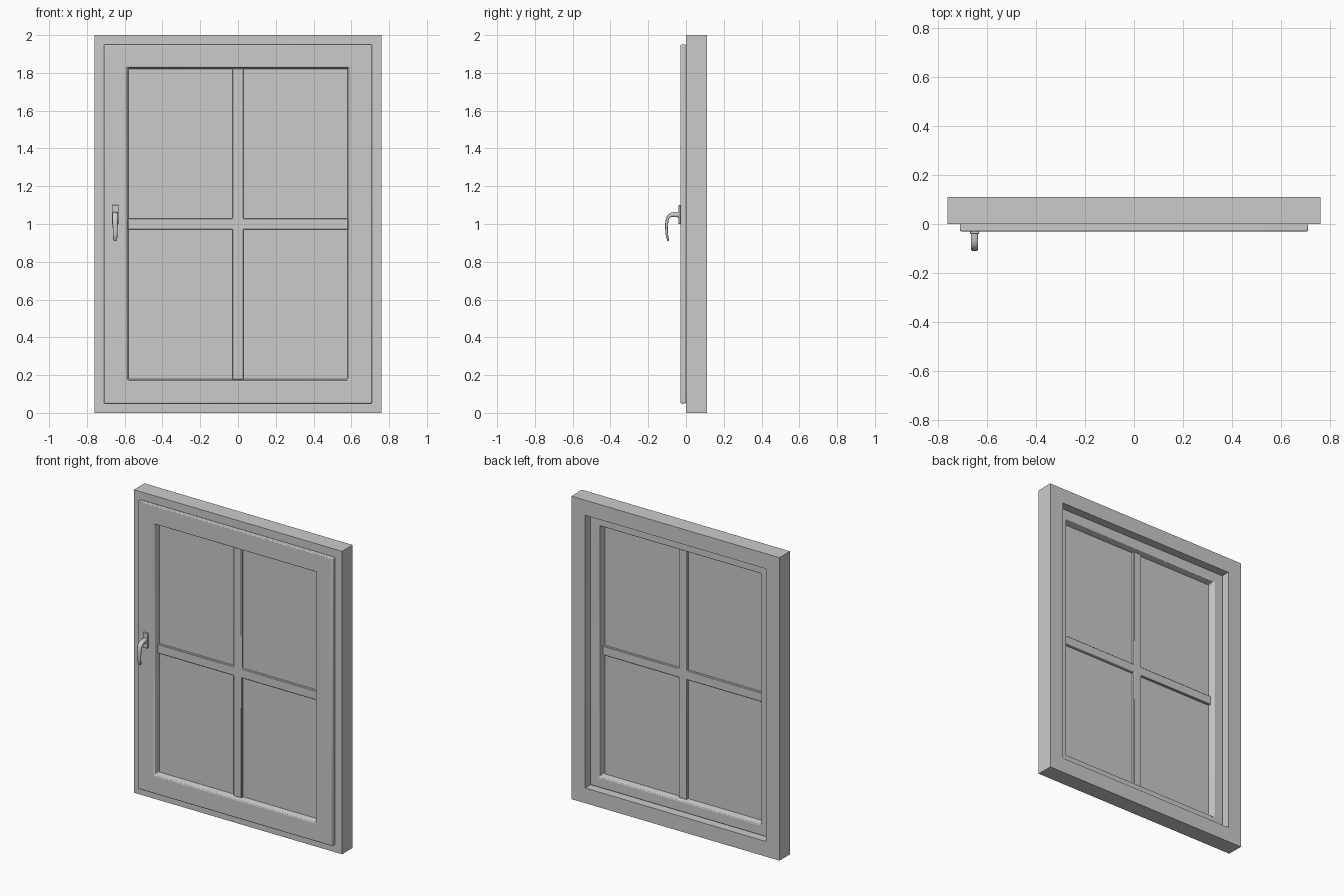
import bpy, bmesh, math
from mathutils import Vector

if "Cube" in bpy.data.objects:
    bpy.data.objects.remove(bpy.data.objects["Cube"])

CZ = 1.0        # window centre height
EXTRA = 0.24    # half height minus half width of every rectangle


def finish(bm, name, bevel=0.0, segments=2, smooth=30):
    bmesh.ops.recalc_face_normals(bm, faces=bm.faces)
    mesh = bpy.data.meshes.new(name)
    bm.to_mesh(mesh)
    bm.free()
    ob = bpy.data.objects.new(name, mesh)
    bpy.context.collection.objects.link(ob)
    if bevel:
        mod = ob.modifiers.new("soft_edges", "BEVEL")
        mod.width = bevel
        mod.segments = segments
        mod.limit_method = "ANGLE"
    bpy.ops.object.select_all(action="DESELECT")
    ob.select_set(True)
    bpy.context.view_layer.objects.active = ob
    bpy.ops.object.shade_smooth_by_angle(angle=math.radians(smooth))
    return ob


def bridge(bm, rings, closed):
    count = len(rings) if closed else len(rings) - 1
    for i in range(count):
        a, b = rings[i], rings[(i + 1) % len(rings)]
        for j in range(len(a)):
            k = (j + 1) % len(a)
            bm.faces.new((a[j], a[k], b[k], b[j]))


def mitred_frame(name, profile, bevel=0.0):
    """Carry a closed (half width, y) profile round a rectangle."""
    bm = bmesh.new()
    rings = []
    for sx, sz in ((-1, -1), (1, -1), (1, 1), (-1, 1)):
        rings.append([bm.verts.new((sx * w, y, CZ + sz * (w + EXTRA))) for w, y in profile])
    bridge(bm, rings, True)
    return finish(bm, name, bevel)


def box(name, centre, size, bevel=0.0):
    bm = bmesh.new()
    bmesh.ops.create_cube(bm, size=1)
    for v in bm.verts:
        v.co = Vector(centre) + Vector(c * s for c, s in zip(v.co, size))
    return finish(bm, name, bevel)


# Outer frame
mitred_frame("outer_frame", [(0.76, 0), (0.76, 0.11), (0.66, 0.11), (0.66, 0)])

# Sash with overlapping front lip and sloped glazing edges
mitred_frame("sash", [(0.71, -0.03), (0.71, 0), (0.658, 0), (0.658, 0.06),
                      (0.59, 0.06), (0.58, 0.022), (0.58, 0.008), (0.59, -0.03)], 0.005)

# Glass pane
box("glass", (0, 0.015, CZ), (1.17, 0.008, 1.65))

# Glazing bars as one cross
bm = bmesh.new()
t, w, h = 0.03, 0.583, 0.823
outline = [(t, t), (t, h), (-t, h), (-t, t), (-w, t), (-w, -t),
           (-t, -t), (-t, -h), (t, -h), (t, -t), (w, -t), (w, t)]
face = bm.faces.new([bm.verts.new((x, -0.005, CZ + z)) for x, z in outline])
ext = bmesh.ops.extrude_face_region(bm, geom=[face])
for v in ext["geom"]:
    if isinstance(v, bmesh.types.BMVert):
        v.co.y = 0.035
finish(bm, "glazing_bars", 0.003, 1)

# Handle plate
HX = -0.65
box("handle_plate", (HX, -0.035, 1.05), (0.036, 0.012, 0.10), 0.003)

# Handle lever: rounded section swept along a path of (y, z, half width, half thickness)
path = [(-0.036, 1.05, 0.015, 0.015), (-0.065, 1.05, 0.015, 0.013),
        (-0.080, 1.048, 0.015, 0.011), (-0.092, 1.040, 0.015, 0.009),
        (-0.099, 1.026, 0.014, 0.008), (-0.102, 1.005, 0.014, 0.008),
        (-0.103, 0.975, 0.013, 0.007), (-0.102, 0.950, 0.012, 0.007),
        (-0.099, 0.930, 0.011, 0.006), (-0.094, 0.914, 0.010, 0.005),
        (-0.093, 0.910, 0.006, 0.003)]
bm = bmesh.new()
rings = []
for i, (y, z, hw, ht) in enumerate(path):
    p, q = path[max(i - 1, 0)], path[min(i + 1, len(path) - 1)]
    tangent = Vector((0, q[0] - p[0], q[1] - p[1])).normalized()
    side = Vector((1, 0, 0))
    normal = tangent.cross(side)
    ring = []
    for j in range(16):
        a = math.tau * j / 16
        c, s = math.cos(a), math.sin(a)
        u = math.copysign(abs(c) ** 0.6, c) * hw
        v = math.copysign(abs(s) ** 0.6, s) * ht
        ring.append(bm.verts.new(Vector((HX, y, z)) + side * u + normal * v))
    rings.append(ring)
bridge(bm, rings, False)
bm.faces.new(rings[0])
bm.faces.new(rings[-1])
finish(bm, "handle_lever", smooth=50)
